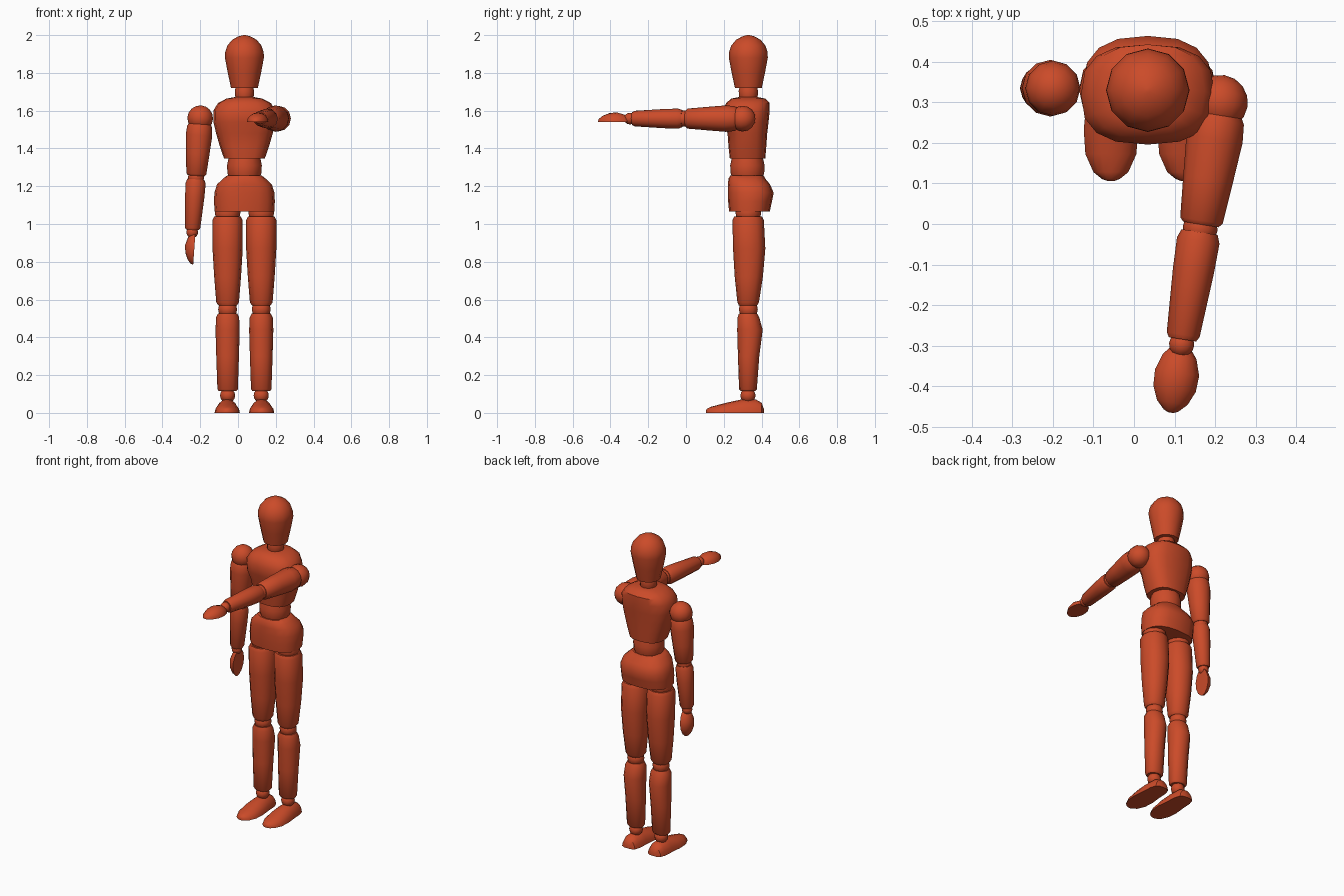
import bpy, bmesh, math
from mathutils import Vector, Matrix

if "Cube" in bpy.data.objects:
    bpy.data.objects.remove(bpy.data.objects["Cube"])

CX, CY = 0.034, 0.33          # body axis
red = bpy.data.materials.new("red_lacquer")
red.diffuse_color = (0.60, 0.07, 0.022, 1)
red.use_nodes = True
red.node_tree.nodes["Principled BSDF"].inputs["Base Color"].default_value = red.diffuse_color


def finish(name, bm, matrix=None):
    if matrix:
        bm.transform(matrix)
    bmesh.ops.recalc_face_normals(bm, faces=bm.faces)
    me = bpy.data.meshes.new(name)
    bm.to_mesh(me)
    bm.free()
    ob = bpy.data.objects.new(name, me)
    bpy.context.collection.objects.link(ob)
    me.materials.append(red)
    bpy.context.view_layer.objects.active = ob
    ob.select_set(True)
    bpy.ops.object.shade_smooth_by_angle(angle=math.radians(42))
    ob.select_set(False)
    return ob


def skin(name, rings, matrix=None):
    """Bridge rings of points and cap both ends."""
    bm = bmesh.new()
    vs = [[bm.verts.new(p) for p in r] for r in rings]
    n = len(vs[0])
    for a, b in zip(vs, vs[1:]):
        for i in range(n):
            j = (i + 1) % n
            bm.faces.new((a[i], a[j], b[j], b[i]))
    bm.faces.new(vs[0])
    bm.faces.new(vs[-1])
    return finish(name, bm, matrix)


def body(name, cx, sections, n=12, power=2.0, matrix=None):
    """Stack of rounded sections: (z, half width, y front, y back)."""
    rings = []
    for z, rx, y0, y1 in sections:
        ring = []
        for i in range(n):
            t = 2 * math.pi * i / n
            c, s = math.cos(t), math.sin(t)
            px = math.copysign(abs(c) ** (2 / power), c)
            py = math.copysign(abs(s) ** (2 / power), s)
            ring.append((cx + rx * px, (y0 + y1) / 2 + (y1 - y0) / 2 * py, z))
        rings.append(ring)
    return skin(name, rings, matrix)


def turned(name, profile, matrix=None, n=12, cx=0, cy=0):
    return body(name, cx, [(z, r, cy - r, cy + r) for z, r in profile], n, 2.0, matrix)


def dome(name, sections, matrix, n=9):
    """Half-round shape with a flat sole or palm: (length, half width, height)."""
    rings = [[(w * math.cos(math.pi * i / (n - 1)), h * math.sin(math.pi * i / (n - 1)), t)
              for i in range(n)] for t, w, h in sections]
    return skin(name, rings, matrix)


def ball(name, loc, r, matrix=None, scale=(1, 1, 1)):
    bm = bmesh.new()
    bmesh.ops.create_uvsphere(bm, u_segments=12, v_segments=8, radius=r)
    m = Matrix.Translation(loc) @ Matrix.Diagonal((*scale, 1))
    return finish(name, bm, (matrix @ m) if matrix else m)


def frame(origin, up, along):
    z = Vector(along).normalized()
    y = Vector(up)
    y = (y - z * y.dot(z)).normalized()
    x = y.cross(z)
    m = Matrix((x, y, z)).transposed().to_4x4()
    m.translation = origin
    return m


# head and neck
turned("head", [(1.72, 0.071), (1.80, 0.088), (1.88, 0.103), (1.91, 0.102), (1.945, 0.09),
                (1.975, 0.065), (1.993, 0.033), (2.0, 0.006)], cx=CX, cy=CY)
turned("neck", [(1.65, 0.042), (1.68, 0.05), (1.705, 0.051), (1.73, 0.045)], cx=CX, cy=CY)

# trunk
body("chest", CX, [(1.347, 0.108, 0.232, 0.42), (1.41, 0.13, 0.225, 0.425),
                   (1.48, 0.15, 0.22, 0.43), (1.54, 0.164, 0.198, 0.437),
                   (1.60, 0.165, 0.196, 0.443), (1.64, 0.14, 0.212, 0.443),
                   (1.664, 0.095, 0.24, 0.42), (1.672, 0.05, 0.28, 0.38)], 16, 2.6)
body("waist", CX, [(1.24, 0.08, 0.245, 0.405), (1.27, 0.09, 0.236, 0.414),
                   (1.31, 0.092, 0.234, 0.416), (1.36, 0.082, 0.245, 0.405)])
body("pelvis", CX, [(1.066, 0.158, 0.228, 0.444), (1.12, 0.161, 0.223, 0.455),
                    (1.165, 0.159, 0.222, 0.464), (1.21, 0.145, 0.222, 0.445),
                    (1.24, 0.113, 0.225, 0.42), (1.258, 0.09, 0.235, 0.41)], 16, 2.5)

# legs
for side, s in (("right", -1), ("left", 1)):
    x = CX + s * 0.089
    ball(side + "_hip", (x, CY, 1.06), 0.068)
    body(side + "_thigh", x, [(0.568, 0.048, 0.28, 0.376), (0.585, 0.06, 0.272, 0.386),
                              (0.72, 0.071, 0.258, 0.407), (0.87, 0.08, 0.249, 0.42),
                              (1.02, 0.08, 0.246, 0.412), (1.04, 0.07, 0.256, 0.402)], 12, 2.2)
    ball(side + "_knee", (x, CY, 0.548), 0.05)
    body(side + "_shin", x, [(0.115, 0.046, 0.29, 0.366), (0.125, 0.054, 0.281, 0.375),
                             (0.30, 0.060, 0.275, 0.388), (0.44, 0.064, 0.271, 0.406),
                             (0.505, 0.061, 0.273, 0.388), (0.527, 0.05, 0.281, 0.376)], 12, 2.1)
    ball(side + "_ankle", (x, CY - 0.002, 0.092), 0.04)
    dome(side + "_foot", [(0, 0.022, 0.018), (0.012, 0.045, 0.053), (0.045, 0.056, 0.072),
                          (0.11, 0.06, 0.073), (0.18, 0.067, 0.058), (0.24, 0.063, 0.043),
                          (0.285, 0.043, 0.031), (0.302, 0.022, 0.022), (0.307, 0.008, 0.012)],
         frame((x + s * 0.002, 0.413, 0), (0, 0, 1), (0, -1, 0)))


# arms, built along their own axis from the shoulder
def arm(side, m):
    ball(side + "_shoulder", (0, 0, 0), 0.068, m)
    turned(side + "_upper_arm", [(0.03, 0.058), (0.045, 0.066), (0.09, 0.07), (0.19, 0.062),
                                 (0.295, 0.053), (0.305, 0.044)], m)
    ball(side + "_elbow", (0, 0, 0.315), 0.043, m)
    turned(side + "_forearm", [(0.324, 0.045), (0.345, 0.053), (0.42, 0.051), (0.58, 0.041),
                               (0.592, 0.034)], m)
    ball(side + "_wrist", (0, 0, 0.605), 0.031, m)
    dome(side + "_hand", [(0.615, 0.026, 0.024), (0.635, 0.042, 0.038), (0.675, 0.055, 0.05),
                          (0.715, 0.053, 0.046), (0.75, 0.038, 0.032), (0.77, 0.018, 0.016),
                          (0.775, 0.007, 0.006)], m @ Matrix.Translation((0, -0.017, 0)))


arm("right", frame((-0.2, 0.335, 1.56), (-1, 0, 0), (-0.07, 0, -1)))   # hanging
arm("left", frame((0.213, 0.30, 1.558), (0, 0, 1), (-0.16, -1, 0)))    # reaching forward
